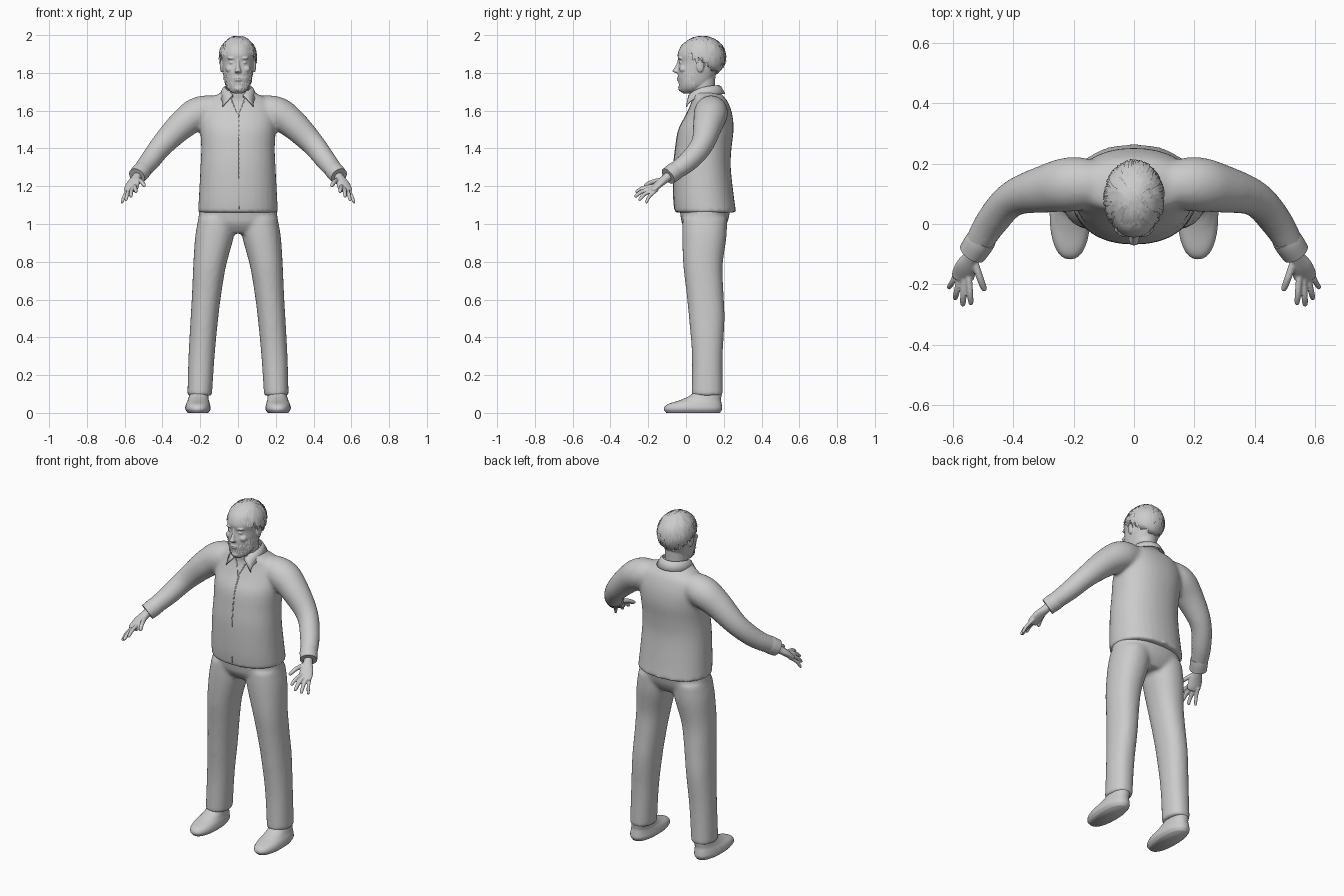
import bpy, bmesh, math, random
from mathutils import Vector, Matrix
from mathutils.bvhtree import BVHTree

random.seed(4)
if "Cube" in bpy.data.objects:
    bpy.data.objects.remove(bpy.data.objects["Cube"])

grey = bpy.data.materials.new("plain grey")
grey.use_nodes = True
grey.diffuse_color = (0.6, 0.6, 0.6, 1)
grey.node_tree.nodes["Principled BSDF"].inputs["Base Color"].default_value = (0.6, 0.6, 0.6, 1)


def catmull(rings, steps):
    """Smoothly fill in between the given rings."""
    p = [Vector(r) for r in rings]
    p = [p[0] * 2 - p[1]] + p + [p[-1] * 2 - p[-2]]
    out = []
    for i in range(1, len(p) - 2):
        a, b, c, d = p[i - 1:i + 3]
        for k in range(steps):
            t = k / steps
            out.append(0.5 * (2 * b + (c - a) * t + (2 * a - 5 * b + 4 * c - d) * t ** 2
                              + (3 * b - a - 3 * c + d) * t ** 3))
    return out + [p[-2]]


def loft(bm, rings, level=True, power=2.0, sides=32, steps=5):
    """Closed tube through rings of (x, y, z, radius a, radius b)."""
    rings = catmull(rings, steps)
    centres = [Vector(r[:3]) for r in rings]
    loops = []
    for i, r in enumerate(rings):
        u, v = Vector((1, 0, 0)), Vector((0, 1, 0))
        if not level:
            t = centres[min(i + 1, len(rings) - 1)] - centres[max(i - 1, 0)]
            u = t.cross(Vector((0, 0, 1))).normalized()
            v = u.cross(t).normalized()
        loop = []
        for k in range(sides):
            a = math.tau * k / sides
            c, s = math.cos(a), math.sin(a)
            c = math.copysign(abs(c) ** (2 / power), c)
            s = math.copysign(abs(s) ** (2 / power), s)
            loop.append(bm.verts.new(centres[i] + u * c * r[3] + v * s * r[4]))
        loops.append(loop)
    for lo, hi in zip(loops, loops[1:]):
        for k in range(sides):
            j = (k + 1) % sides
            bm.faces.new((lo[k], lo[j], hi[j], hi[k]))
    bm.faces.new(loops[0][::-1])
    bm.faces.new(loops[-1])


def pair(bm, rings, **kw):
    for s in (1, -1):
        loft(bm, [(s * r[0], *r[1:]) for r in rings], **kw)


def blob(bm, centre, size, mirror=False):
    for s in ((1, -1) if mirror else (1,)):
        m = Matrix.Translation((s * centre[0], centre[1], centre[2])) @ Matrix.Diagonal((*size, 1))
        bmesh.ops.create_uvsphere(bm, u_segments=24, v_segments=14, radius=1, matrix=m)


def finish(name, bm, voxel=0, smooth=0, solid=0, angle=40):
    bmesh.ops.recalc_face_normals(bm, faces=bm.faces)
    mesh = bpy.data.meshes.new(name)
    bm.to_mesh(mesh)
    bm.free()
    mesh.materials.append(grey)
    ob = bpy.data.objects.new(name, mesh)
    bpy.context.collection.objects.link(ob)
    if solid:
        ob.modifiers.new("thickness", "SOLIDIFY").thickness = solid
    if voxel:
        rm = ob.modifiers.new("fuse", "REMESH")
        rm.mode, rm.voxel_size, rm.use_smooth_shade = "VOXEL", voxel, True
        sm = ob.modifiers.new("soften", "SMOOTH")
        sm.iterations, sm.factor = smooth, 0.5
    else:
        for o in bpy.context.selected_objects:
            o.select_set(False)
        ob.select_set(True)
        bpy.context.view_layer.objects.active = ob
        bpy.ops.object.shade_smooth_by_angle(angle=math.radians(angle))
    return ob


def surface(ob):
    return BVHTree.FromObject(ob, bpy.context.evaluated_depsgraph_get())


def ribbon(bm, points, side, width):
    """Flat strip that narrows toward its far end."""
    n = len(points) - 1
    rows = []
    for i, p in enumerate(points):
        w = side * width * (1 - 0.7 * (i / n) ** 2) / 2
        rows.append((bm.verts.new(p - w), bm.verts.new(p + w)))
    for a, b in zip(rows, rows[1:]):
        bm.faces.new((a[0], a[1], b[1], b[0]))


# Shirt: body and sleeves fused into one skin
bm = bmesh.new()
loft(bm, [(0, .103, 1.06, .212, .163), (0, .093, 1.15, .207, .16), (0, .085, 1.3, .199, .152),
          (0, .092, 1.4, .195, .149), (0, .106, 1.5, .2, .146), (0, .123, 1.58, .2, .122),
          (0, .125, 1.65, .175, .095), (0, .105, 1.69, .1, .08), (0, .1, 1.71, .075, .072)], power=2.2)
pair(bm, [(.08, .13, 1.61, .07, .07), (.2, .132, 1.588, .09, .088), (.29, .117, 1.53, .08, .078),
          (.4, .085, 1.42, .06, .062), (.47, .01, 1.33, .054, .054), (.525, -.08, 1.265, .045, .045)],
     level=False)
shirt = finish("shirt", bm, .011, 6)

# Shirt cuffs
bm = bmesh.new()
pair(bm, [(.5, -.045, 1.29, .047, .047), (.515, -.065, 1.275, .049, .049), (.535, -.095, 1.253, .047, .047)],
     level=False)
finish("sleeve_cuffs", bm)

# Collar: folded band round the neck, with long front points
bm = bmesh.new()
rows = []
for i in range(33):
    t = i / 16 - 1
    a = t * 2.75
    f = abs(t) ** 3
    tip = abs(t) ** 8
    x, y = math.sin(a), math.cos(a)
    top = Vector((.07 * x, .095 + .078 * y, 1.735 - .05 * f))
    fold = Vector((.08 * x, .095 + .09 * y, 1.73 - .05 * f))
    low = Vector((.1 * x + math.copysign(.045, t) * tip, .1 + .108 * y, 1.69 - .055 * f - .015 * tip))
    rows.append([bm.verts.new(p) for p in (top.lerp(Vector((top.x, top.y, 1.66)), .6), top, fold, low)])
for a, b in zip(rows, rows[1:]):
    for k in range(3):
        bm.faces.new((a[k], a[k + 1], b[k + 1], b[k]))
finish("collar", bm, solid=.005, angle=60)

# Front seam and neck opening edges, laid on the shirt
tree = surface(shirt)
bm = bmesh.new()
for x0, z0, x1, z1 in ((.006, 1.58, .006, 1.08), (.04, 1.67, .002, 1.58), (-.04, 1.67, -.002, 1.58)):
    pts = []
    for i in range(21):
        x, z = x0 + (x1 - x0) * i / 20, z0 + (z1 - z0) * i / 20
        hit = tree.ray_cast(Vector((x, -1, z)), Vector((0, 1, 0)))[0]
        if hit:
            pts.append(hit + Vector((0, -.002, 0)))
    ribbon(bm, pts, Vector((1, 0, 0)), .006)
finish("shirt_front_edges", bm, solid=.003)

# Trousers: hips and legs fused
bm = bmesh.new()
loft(bm, [(0, .1, .95, .12, .085), (0, .098, 1.0, .2, .118), (0, .1, 1.05, .208, .13),
          (0, .1, 1.11, .2, .14)], power=2.2)
pair(bm, [(.11, .1, 1.03, .1, .118), (.125, .097, .93, .102, .117), (.15, .09, .78, .087, .104),
          (.165, .1, .64, .078, .098), (.178, .11, .5, .073, .094), (.193, .113, .3, .069, .081),
          (.203, .112, .09, .065, .082)], power=2.2)
finish("trousers", bm, .011, 5)

# Shoes
bm = bmesh.new()
pair(bm, [(.212, .038, 0, .054, .142), (.212, .037, .02, .067, .154), (.212, .045, .045, .064, .144),
          (.21, .08, .07, .055, .105), (.207, .11, .1, .05, .078), (.205, .112, .14, .045, .07)], power=2.3)
finish("shoes", bm, angle=60)

# Hands: palm, four fingers and thumb
bm = bmesh.new()
pair(bm, [(.52, -.07, 1.27, .025, .025), (.538, -.105, 1.243, .025, .023), (.555, -.14, 1.215, .036, .02),
          (.567, -.172, 1.185, .038, .016), (.57, -.185, 1.177, .03, .012)], level=False)
for base, tip, r in (((.547, -.18, 1.2), (.54, -.268, 1.167), .0105), ((.562, -.185, 1.187), (.568, -.272, 1.143), .011),
                     ((.578, -.178, 1.178), (.594, -.25, 1.124), .0105), ((.588, -.162, 1.174), (.615, -.213, 1.11), .0095),
                     ((.53, -.12, 1.235), (.494, -.222, 1.2), .012)):
    b, t = Vector(base), Vector(tip)
    mid = b.lerp(t, .5) + Vector((0, -.004, .007))
    pair(bm, [(*b.lerp(mid, -.4), r, r), (*mid, r, r), (*mid.lerp(t, .8), r * .85, r * .85), (*t, r * .4, r * .4)],
         level=False, sides=12)
finish("hands", bm, .0038, 3)

# Head: neck, skull and face features fused
bm = bmesh.new()
loft(bm, [(0, .1, 1.6, .065, .06), (0, .092, 1.7, .062, .062), (0, .09, 1.8, .062, .066)])
loft(bm, [(0, .005, 1.692, .022, .022), (0, .022, 1.708, .046, .052), (0, .045, 1.74, .067, .083),
          (0, .06, 1.8, .079, .104), (0, .078, 1.855, .084, .116), (0, .075, 1.9, .086, .119),
          (0, .08, 1.95, .073, .1), (0, .08, 1.985, .03, .045)], power=2.2)
loft(bm, [(0, -.036, 1.798, .014, .012), (0, -.05, 1.808, .018, .022), (0, -.046, 1.825, .012, .017),
          (0, -.037, 1.85, .009, .012), (0, -.033, 1.875, .01, .01)], sides=16)
blob(bm, (.031, -.026, 1.878), (.026, .017, .008), True)
blob(bm, (.032, -.022, 1.854), (.015, .015, .008), True)
blob(bm, (.042, -.014, 1.82), (.024, .022, .02), True)
blob(bm, (0, -.037, 1.773), (.024, .013, .005))
blob(bm, (0, -.036, 1.762), (.021, .013, .006))
blob(bm, (0, -.02, 1.718), (.026, .02, .018))
blob(bm, (.087, .075, 1.837), (.009, .02, .034), True)
head = finish("head", bm, .004, 3)

# Hair cap, trimmed along a hairline that drops toward the nape
centre, size = Vector((0, .085, 1.88)), Vector((.098, .124, .112))


def hairline(y):
    return 1.925 - .7 * (y + .04)


bm = bmesh.new()
blob(bm, centre, size)
bmesh.ops.delete(bm, geom=[v for v in bm.verts if v.co.z < hairline(v.co.y)], context="VERTS")
finish("hair_cap", bm, solid=.004)

# Hair locks combed outward from the crown
bm = bmesh.new()
for i in range(190):
    a = i * 2.4
    start, lift = random.uniform(.02, .9), random.uniform(1.0, 1.05)
    pts = []
    for k in range(9):
        polar = start + k * .17
        d = Vector((math.sin(polar) * math.cos(a), math.sin(polar) * math.sin(a), math.cos(polar)))
        p = centre + d * size * (lift + .012 * math.sin(k * 1.7 + i))
        if p.z > hairline(p.y) - .012:
            pts.append(p)
        a += random.uniform(-.05, .05)
    if len(pts) > 2:
        ribbon(bm, pts, Vector((-math.sin(a), math.cos(a), 0)), random.uniform(.008, .018))
finish("hair_locks", bm)

# Short beard tufts on the jaw, chin and upper lip
tree = surface(head)
bm = bmesh.new()
for i in range(330):
    a, z = random.uniform(-1.5, 1.5), random.uniform(1.705, 1.815)
    if z > 1.752 and abs(a) < .75 and not 1.778 < z < 1.79:
        continue
    out = Vector((math.sin(a), -math.cos(a), 0))
    pts = []
    for k in range(3):
        hit = tree.ray_cast(Vector((0, .05, z - .007 * k)) + out * .4, -out)[0]
        if hit:
            pts.append(hit + out * (.001 + .0015 * k))
    if len(pts) == 3 and (pts[0] - pts[2]).length < .04:
        ribbon(bm, pts, Vector((-out.y, out.x, 0)), .005)
finish("beard", bm)
